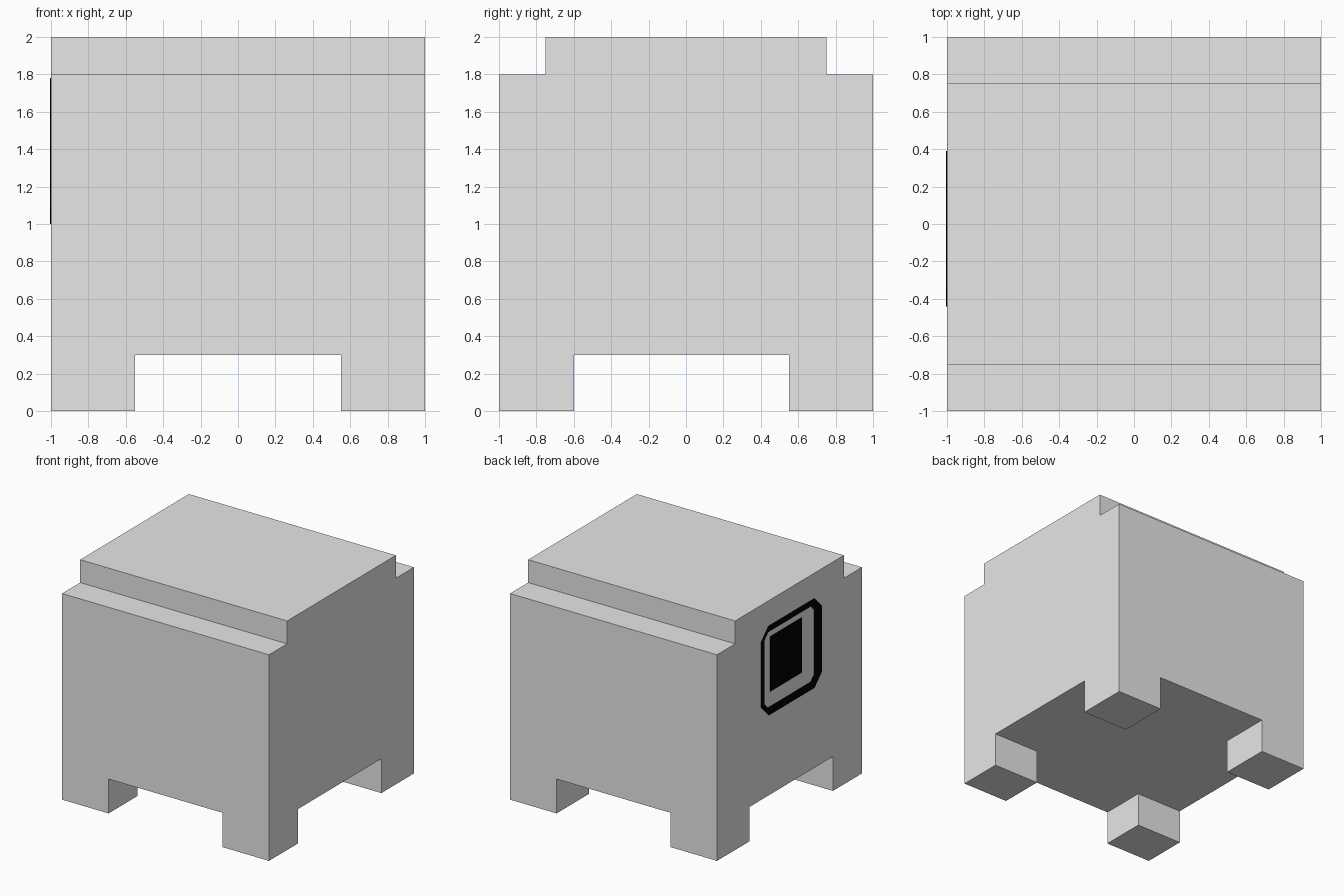
import bpy, bmesh
from mathutils import Vector

if "Cube" in bpy.data.objects:
    bpy.data.objects.remove(bpy.data.objects["Cube"])


def material(name, rgb):
    m = bpy.data.materials.new(name)
    m.diffuse_color = (*rgb, 1)
    m.use_nodes = True
    m.node_tree.nodes["Principled BSDF"].inputs["Base Color"].default_value = m.diffuse_color
    return m


GREY = material("light grey", (0.8, 0.8, 0.8))
BLACK = material("black", (0.0, 0.0, 0.0))


def extrude(name, faces, direction, mat):
    """Extrude flat faces (lists of points) into a closed solid."""
    bm = bmesh.new()
    for pts in faces:
        bm.faces.new([bm.verts.new(p) for p in pts])
    bmesh.ops.remove_doubles(bm, verts=bm.verts, dist=1e-5)
    base = bm.faces[:]
    ret = bmesh.ops.extrude_face_region(bm, geom=base, use_keep_orig=True)
    new = [g for g in ret["geom"] if isinstance(g, bmesh.types.BMVert)]
    bmesh.ops.translate(bm, verts=new, vec=Vector(direction))
    bmesh.ops.recalc_face_normals(bm, faces=bm.faces)
    me = bpy.data.meshes.new(name)
    bm.to_mesh(me)
    bm.free()
    ob = bpy.data.objects.new(name, me)
    bpy.context.collection.objects.link(ob)
    me.materials.append(mat)
    return ob


# Body with a raised, stepped top
side = [(-1, 0), (1, 0), (1, 1.8), (.75, 1.8), (.75, 2), (-.75, 2), (-.75, 1.8), (-1, 1.8)]
body = extrude("body", [[(-1, y, z) for y, z in side]], (2, 0, 0), GREY)

# Cross-shaped cutter leaves four corner legs
w, f, b, e = .55, -.6, .55, 1.2
cross = [(-w, -e), (w, -e), (w, f), (e, f), (e, b), (w, b),
         (w, e), (-w, e), (-w, b), (-e, b), (-e, f), (-w, f)]
cutter = extrude("leg_gap_cutter", [[(x, y, -.1) for x, y in cross]], (0, 0, .4), GREY)
cutter.hide_render = True
cutter.hide_viewport = True
cut = body.modifiers.new("leg gaps", 'BOOLEAN')
cut.operation = 'DIFFERENCE'
cut.solver = 'EXACT'
cut.object = cutter
bpy.context.view_layer.objects.active = body
bpy.ops.object.modifier_apply(modifier=cut.name)
bpy.data.objects.remove(cutter)


# Painted panel on the left side
def octagon(y0, y1, z0, z1, c):
    pts = [(y0 + c, z0), (y1 - c, z0), (y1, z0 + c), (y1, z1 - c),
           (y1 - c, z1), (y0 + c, z1), (y0, z1 - c), (y0, z0 + c)]
    return [(-1, y, z) for y, z in pts]


outer = octagon(-.44, .39, 1.0, 1.78, .1)
inner = octagon(-.34, .35, 1.07, 1.73, .05)
ring = [[outer[i], outer[(i + 1) % 8], inner[(i + 1) % 8], inner[i]] for i in range(8)]
extrude("panel_frame", ring, (-.004, 0, 0), BLACK)

plate = [(-1, y, z) for y, z in [(-.17, 1.2), (.27, 1.2), (.27, 1.68), (-.17, 1.68)]]
extrude("panel_centre", [plate], (-.004, 0, 0), BLACK)
